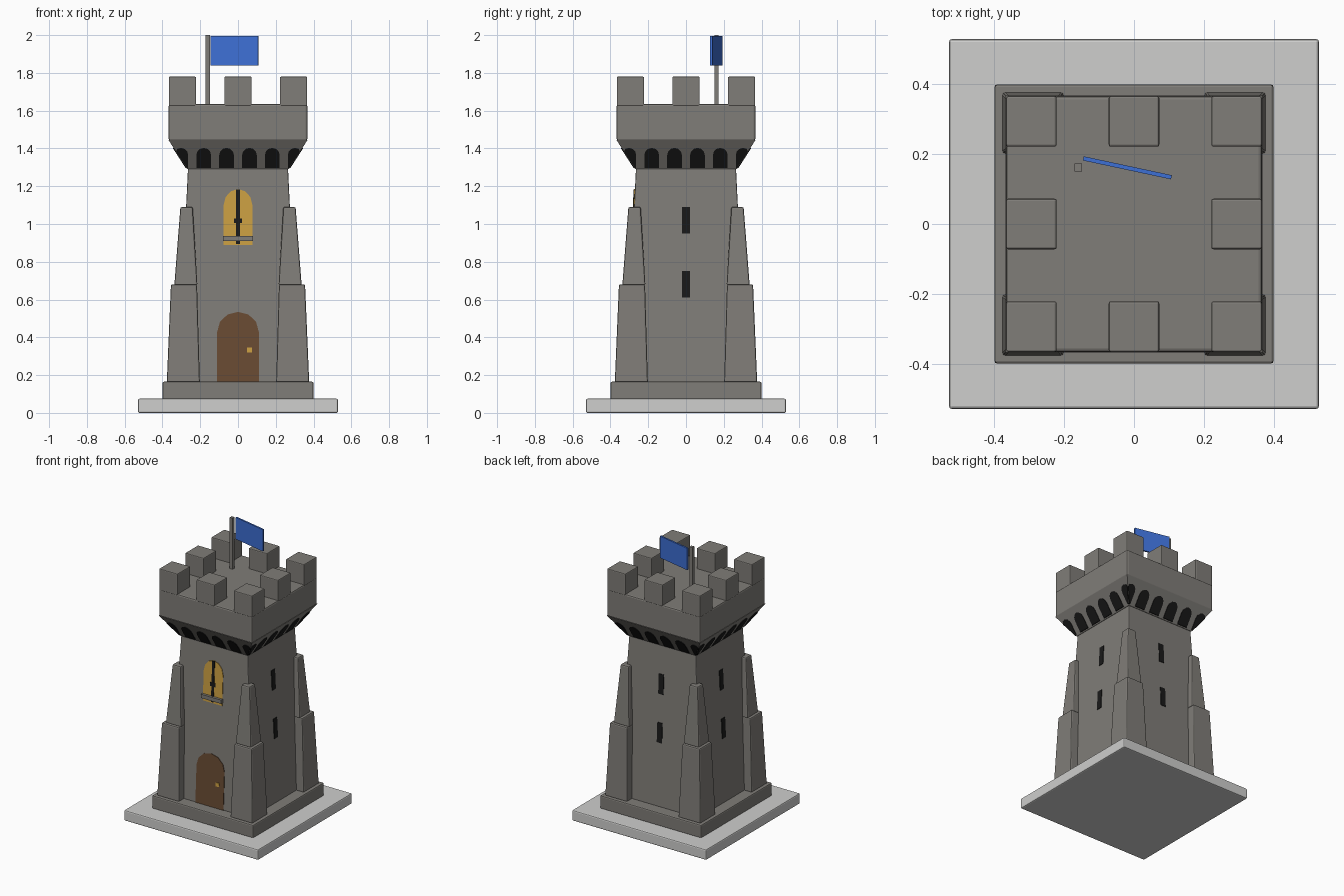
import bpy, bmesh, math
from mathutils import Matrix, Vector

if "Cube" in bpy.data.objects:
    bpy.data.objects.remove(bpy.data.objects["Cube"])


def mat(name, col):
    m = bpy.data.materials.new(name)
    m.diffuse_color = (*col, 1)
    m.use_nodes = True
    m.node_tree.nodes["Principled BSDF"].inputs["Base Color"].default_value = m.diffuse_color
    return m


STONE = mat("stone", (0.215, 0.205, 0.188))
PALE = mat("pale_base", (0.62, 0.62, 0.61))
DARK = mat("dark_opening", (0.01, 0.01, 0.01))
WOOD = mat("door_wood", (0.14, 0.07, 0.033))
GOLD = mat("gold", (0.60, 0.35, 0.055))
BLUE = mat("flag_blue", (0.048, 0.16, 0.66))


def finish(name, bm, material, bevel=0.0):
    bmesh.ops.recalc_face_normals(bm, faces=bm.faces)
    me = bpy.data.meshes.new(name)
    bm.to_mesh(me)
    bm.free()
    ob = bpy.data.objects.new(name, me)
    bpy.context.collection.objects.link(ob)
    me.materials.append(material)
    if bevel:
        b = ob.modifiers.new("bevel", 'BEVEL')
        b.width = bevel
        b.segments = 2
    return ob


def loft(name, low, high, material, bevel=0.0):
    """Solid between two rings of points with equal counts."""
    bm = bmesh.new()
    a = [bm.verts.new(p) for p in low]
    b = [bm.verts.new(p) for p in high]
    n = len(a)
    bm.faces.new(a)
    bm.faces.new(b)
    for i in range(n):
        j = (i + 1) % n
        bm.faces.new((a[i], a[j], b[j], b[i]))
    return finish(name, bm, material, bevel)


def rect(x0, x1, y0, y1, z):
    return [(x0, y0, z), (x1, y0, z), (x1, y1, z), (x0, y1, z)]


def tower(name, h0, h1, z0, z1, material, bevel=0.0):
    return loft(name, rect(-h0, h0, -h0, h0, z0), rect(-h1, h1, -h1, h1, z1), material, bevel)


def box(name, x0, x1, y0, y1, z0, z1, material, bevel=0.0):
    return loft(name, rect(x0, x1, y0, y1, z0), rect(x0, x1, y0, y1, z1), material, bevel)


# wall half-widths at a given height
def wall(z):
    return 0.32 - 0.055 * (z - 0.16) / 1.13


def flare(z):
    return 0.268 + 0.097 * (z - 1.29) / 0.15


def arch(u, w, z0, spring, top, steps=6):
    pts = [(u - w, z0), (u + w, z0)]
    for i in range(steps + 1):
        t = math.pi * i / steps
        pts.append((u + w * math.cos(t), spring + (top - spring) * math.sin(t)))
    return pts


def plate(name, outline, half, side, material, proud=0.004):
    """Thin painted panel following a sloping wall; side 0 is the front."""
    rot = Matrix.Rotation(side * math.pi / 2, 3, 'Z')
    ring = lambda d: [rot @ Vector((u, -half(z) - d, z)) for u, z in outline]
    return loft(name, ring(-0.003), ring(proud), material)


def quad(u, w, z0, z1):
    return [(u - w, z0), (u + w, z0), (u + w, z1), (u - w, z1)]


# base, plinth, body, flared corbel and parapet
tower("base_slab", 0.53, 0.53, 0, 0.075, PALE, 0.008)
tower("plinth", 0.40, 0.40, 0.07, 0.165, STONE, 0.008)
tower("tower_body", wall(0.16), wall(1.295), 0.16, 1.295, STONE, 0.006)
tower("corbel", flare(1.29), flare(1.445), 1.29, 1.445, STONE)
tower("parapet", 0.367, 0.367, 1.44, 1.635, STONE, 0.01)

# two-stage corner buttresses: (z0, z1, inner/outer at bottom, inner/outer at top)
stages = {"lower": (0.16, 0.68, 0.202, 0.377, 0.217, 0.355),
          "upper": (0.675, 1.09, 0.215, 0.337, 0.24, 0.305)}
for sx in (-1, 1):
    for sy in (-1, 1):
        for label, (z0, z1, a0, b0, a1, b1) in stages.items():
            loft(label + "_buttress",
                 rect(sx * a0, sx * b0, sy * a0, sy * b0, z0),
                 rect(sx * a1, sx * b1, sy * a1, sy * b1, z1), STONE, 0.008)

# eight merlons round the edge
for i in (-1, 0, 1):
    for j in (-1, 0, 1):
        if i or j:
            x, y, r = i * 0.294, j * 0.294, 0.0725
            box("merlon", x - r, x + r, y - r, y + r, 1.625, 1.78, STONE, 0.006)

# dark arches under the parapet, trimmed at the corners
for side in range(4):
    for k in range(6):
        u = (k - 2.5) * 0.121
        pts = []
        for a, z in arch(u, 0.039, 1.297, 1.365, 1.403):
            lim = flare(z) - 0.001
            pts.append((max(-lim, min(lim, a)), z))
        plate("corbel_arch", pts, flare, side, DARK, 0.005)

# arrow slits on the right, back and left walls
for side in (1, 2, 3):
    for z in (0.61, 0.95):
        plate("arrow_slit", quad(0, 0.02, z, z + 0.14), wall, side, DARK)

# front door with knob
plate("door", arch(0, 0.11, 0.165, 0.43, 0.535), wall, 0, WOOD)
plate("door_knob", quad(0.06, 0.013, 0.32, 0.346), wall, 0, GOLD, 0.009)

# lit front window with cross slit and sill
plate("window", arch(0, 0.076, 0.888, 1.10, 1.185), wall, 0, GOLD)
plate("window_slit", quad(0, 0.01, 0.895, 1.183), wall, 0, DARK, 0.007)
plate("window_cross", quad(0, 0.021, 1.005, 1.03), wall, 0, DARK, 0.0075)
y = -wall(0.925)
box("window_sill", -0.08, 0.08, y - 0.022, y + 0.01, 0.91, 0.937, STONE)

# flagpole and angled flag
box("flag_pole", -0.171, -0.149, 0.151, 0.173, 1.62, 2.0, STONE)
flag = box("flag", -0.129, 0.129, -0.006, 0.006, 1.84, 1.995, BLUE)
flag.location = (-0.019, 0.161, 0)
flag.rotation_euler = (0, 0, math.atan2(-0.054, 0.252))
